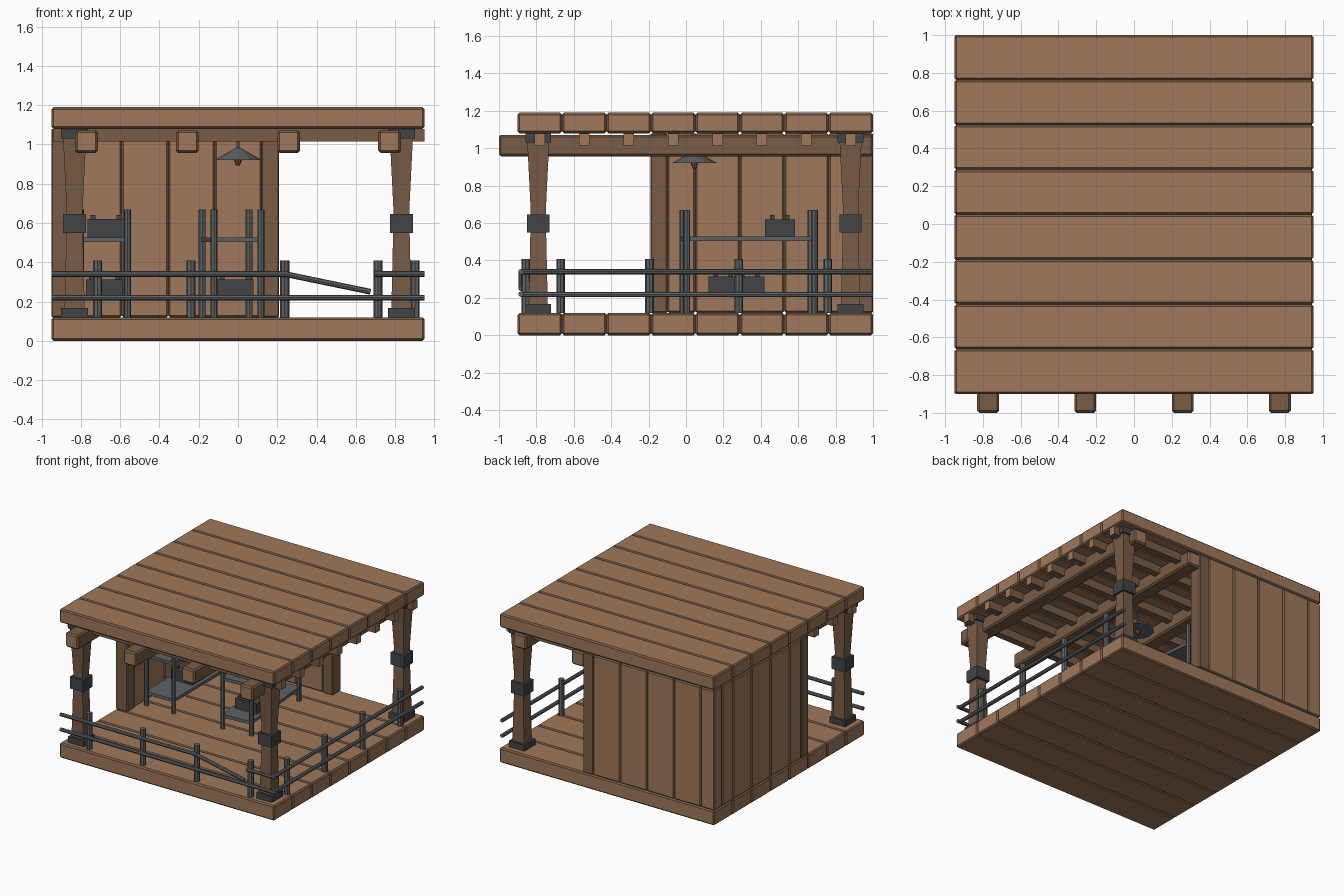
import bpy, bmesh, math
from mathutils import Vector, Matrix

if "Cube" in bpy.data.objects:
    bpy.data.objects.remove(bpy.data.objects["Cube"])


def mat(name, c):
    m = bpy.data.materials.new(name)
    m.diffuse_color = (*c, 1)
    m.use_nodes = True
    m.node_tree.nodes["Principled BSDF"].inputs["Base Color"].default_value = m.diffuse_color
    return m


LIGHT = mat("light wood", (0.35, 0.19, 0.105))
DARK = mat("dark wood", (0.19, 0.108, 0.06))
STEEL = mat("grey steel", (0.115, 0.125, 0.13))
IRON = mat("dark iron", (0.055, 0.056, 0.058))
BULB = mat("bulb brown", (0.16, 0.09, 0.05))


def finish(name, bm, mats):
    me = bpy.data.meshes.new(name)
    bm.normal_update()
    bm.to_mesh(me)
    bm.free()
    for m in mats:
        me.materials.append(m)
    ob = bpy.data.objects.new(name, me)
    bpy.context.collection.objects.link(ob)
    return ob


def box(name, lo, hi, mats, bevel=0.0, end_axis=None):
    """Box between two corners; bevel faces use the last material.
    end_axis: only the two faces on that axis keep the first material."""
    lo, hi = Vector(lo), Vector(hi)
    bm = bmesh.new()
    bmesh.ops.create_cube(bm, size=1, matrix=Matrix.Translation((lo + hi) / 2)
                          @ Matrix.Diagonal((*(hi - lo), 1)))
    last = len(mats) - 1
    if bevel:
        bmesh.ops.bevel(bm, geom=bm.edges[:], offset=bevel, segments=1,
                        affect='EDGES', material=last)
    if end_axis is not None:
        bm.normal_update()
        for f in bm.faces:
            f.material_index = 0 if abs(f.normal[end_axis]) > 0.9 else last
    return finish(name, bm, mats)


def rod(name, a, b, r, m, n=8, r2=None):
    """Straight bar or cone between two points."""
    a, b = Vector(a), Vector(b)
    d = b - a
    bm = bmesh.new()
    rot = d.to_track_quat('Z', 'Y').to_matrix().to_4x4()
    bmesh.ops.create_cone(bm, cap_ends=True, segments=n, radius1=r,
                          radius2=r if r2 is None else r2, depth=d.length,
                          matrix=Matrix.Translation((a + b) / 2) @ rot)
    return finish(name, bm, [m])


PLANK = 0.2375
WOOD = [LIGHT, DARK]

# Floor and roof planks, with a purlin under each roof plank
for i in range(8):
    y0 = -0.9 + PLANK * i
    for part, z0, z1 in (("floor_plank", 0, 0.12), ("roof_plank", 1.08, 1.19)):
        box(part, (-0.95, y0, z0), (0.95, y0 + PLANK, z1), WOOD, 0.011)
    yc = y0 + PLANK / 2
    box("purlin", (-0.94, yc - 0.028, 1.015), (0.95, yc + 0.028, 1.08), WOOD, 0, 0)

# Roof beams running front to back
for x in (-0.772, -0.258, 0.258, 0.772):
    box("roof_beam", (x - 0.058, -1, 0.957), (x + 0.058, 1, 1.072), WOOD, 0.012, 1)

# Back wall and left wall boards, each closed by a dark end post
edges = [-0.83 + PLANK * i for i in range(5)]
for a, b in zip([-0.95] + edges[:-1], edges):
    box("back_wall_board", (a, 0.9, 0.12), (b, 1, 1.08), WOOD, 0.009)
box("back_wall_end", (0.12, 0.895, 0.12), (0.21, 1, 1.08), [DARK], 0.006)
edges = [-0.1] + [1 - PLANK * i for i in (4, 3, 2, 1)] + [0.9]
for a, b in zip(edges, edges[1:]):
    box("left_wall_board", (-0.95, a, 0.12), (-0.85, b, 1.08), WOOD, 0.009)
box("left_wall_end", (-0.95, -0.19, 0.12), (-0.845, -0.1, 1.08), [DARK], 0.006)


# Corner posts: waisted square column with iron base, band and cap
def corner_post(x, y):
    bm = bmesh.new()
    rings = []
    for z, w in ((0.12, 0.052), (0.6, 0.041), (0.68, 0.041), (1.08, 0.061)):
        rings.append([bm.verts.new((x + sx * w, y + sy * w, z))
                      for sx, sy in ((-1, -1), (1, -1), (1, 1), (-1, 1))])
    for r, s in zip(rings, rings[1:]):
        for k in range(4):
            j = (k + 1) % 4
            bm.faces.new((r[k], r[j], s[j], s[k]))
    bm.faces.new(rings[-1])
    bm.faces.new(rings[0][::-1])
    finish("corner_post", bm, [DARK])
    for part, z0, z1, w in (("post_base", 0.12, 0.168, 0.069),
                            ("post_band", 0.55, 0.645, 0.059),
                            ("post_cap", 1.03, 1.08, 0.069)):
        box(part, (x - w, y - w, z0), (x + w, y + w, z1), [IRON])


for x, y in ((-0.832, -0.79), (0.832, -0.79), (0.832, 0.88), (-0.832, 0.88)):
    corner_post(x, y)

# Front railing (upper rail is broken and hangs down) and right railing
FY, RX, R = -0.882, 0.928, 0.0145
for p in (-0.715, -0.24, 0.238, 0.713):
    rod("front_fence_post", (p, -0.857, 0.12), (p, -0.857, 0.408), 0.023, STEEL)
    q = p + 0.045
    rod("right_fence_post", (0.902, q, 0.12), (0.902, q, 0.408), 0.023, STEEL)
rod("front_rail_low", (-0.95, FY, 0.22), (0.95, FY, 0.22), R, STEEL)
rod("front_rail_high", (-0.95, FY, 0.34), (0.255, FY, 0.34), R, STEEL)
rod("front_rail_broken", (0.25, FY, 0.338), (0.675, FY, 0.25), R, STEEL)
rod("front_rail_stub", (0.695, FY, 0.34), (0.95, FY, 0.34), R, STEEL)
for z in (0.218, 0.34):
    rod("right_rail", (RX, -0.885, z), (RX, 1, z), R, STEEL)


# Metal racks: four legs and two shelves
def rack(cx, cy, angle):
    parts = []
    for sx in (-1, 1):
        for sy in (-1, 1):
            parts.append(rod("rack_leg", (sx * 0.12, sy * 0.343, 0.12),
                             (sx * 0.12, sy * 0.343, 0.67), 0.018, STEEL))
    for z in (0.22, 0.515):
        parts.append(box("rack_shelf", (-0.125, -0.35, z - 0.012),
                         (0.125, 0.35, z + 0.012), [STEEL]))
    for ob in parts:
        ob.matrix_world = (Matrix.Translation((cx, cy, 0))
                           @ Matrix.Rotation(math.radians(angle), 4, 'Z'))


rack(-0.682, 0.335, 0)
rack(-0.033, 0.335, 5)

# Dark cells with two terminals standing on the shelves
for x, y, z in ((-0.672, 0.502, 0.527), (-0.68, 0.34, 0.232), (-0.015, 0.2, 0.232)):
    box("power_cell", (x - 0.094, y - 0.08, z), (x + 0.094, y + 0.08, z + 0.093 - (z < 0.5) * 0.012), [IRON])
    for s in (-1, 1):
        tx, ty = x + s * 0.066, y + s * 0.04
        box("terminal", (tx - 0.012, ty - 0.012, z + 0.07),
            (tx + 0.012, ty + 0.012, z + 0.115 - (z < 0.5) * 0.015), [IRON])

# Hanging lamp
LY = 0.045
rod("lamp_cord", (0, LY, 0.97), (0, LY, 1.08), 0.009, STEEL, 6)
rod("lamp_shade", (0, LY, 0.922), (0, LY, 0.982), 0.118, STEEL, 12, 0.014)
rod("lamp_bulb", (0, LY, 0.893), (0, LY, 0.925), 0.01, BULB, 8, 0.022)
